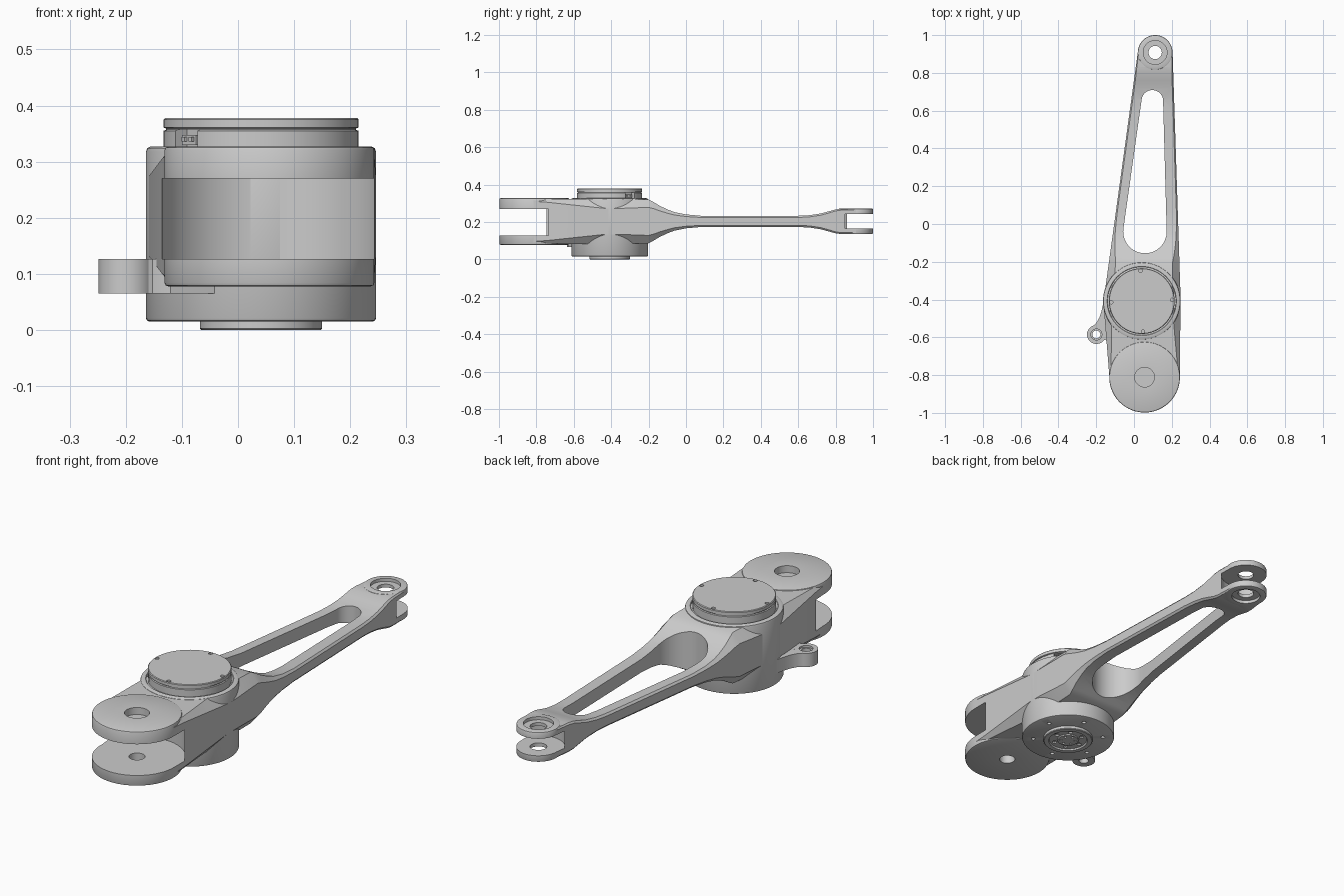
import bpy, bmesh, math
from mathutils import Matrix

if "Cube" in bpy.data.objects:
    bpy.data.objects.remove(bpy.data.objects["Cube"])

ZC = 0.203                      # mid height of the arm
HOUSING = (0.041, -0.408)
NEAR = (0.056, -0.811)
FAR = (0.112, 0.908)
LUG = (-0.199, -0.585)


def finish(name, bm):
    bmesh.ops.remove_doubles(bm, verts=bm.verts, dist=1e-5)
    bmesh.ops.recalc_face_normals(bm, faces=bm.faces)
    me = bpy.data.meshes.new(name)
    bm.to_mesh(me)
    bm.free()
    ob = bpy.data.objects.new(name, me)
    bpy.context.collection.objects.link(ob)
    return ob


def loft(name, rings):
    bm = bmesh.new()
    vs = [[bm.verts.new(p) for p in r] for r in rings]
    n = len(rings[0])
    for a, b in zip(vs, vs[1:]):
        for i in range(n):
            j = (i + 1) % n
            bm.faces.new((a[i], a[j], b[j], b[i]))
    bm.faces.new(vs[0])
    bm.faces.new(vs[-1])
    return finish(name, bm)


def prism(name, pts, z0, z1):
    return loft(name, [[(x, y, z) for x, y in pts] for z in (z0, z1)])


def lathe(name, profile, c, n=96):
    """Revolve (radius, z) points that start and end on the axis."""
    bm = bmesh.new()
    vs = [bm.verts.new((c[0] + r, c[1], z)) for r, z in profile]
    es = [bm.edges.new(p) for p in zip(vs, vs[1:])]
    bmesh.ops.spin(bm, geom=vs + es, cent=(c[0], c[1], 0), axis=(0, 0, 1),
                   angle=math.tau, steps=n, use_duplicate=False)
    return finish(name, bm)


def cyl(name, c, r, z0, z1, n=48):
    return prism(name, [(c[0] + r * math.cos(math.tau * i / n),
                         c[1] + r * math.sin(math.tau * i / n)) for i in range(n)], z0, z1)


def disc(name, c, r, z0, z1, f=0.006):
    return lathe(name, [(0, z0), (r - f, z0), (r - f * .3, z0 + f * .3), (r, z0 + f),
                        (r, z1 - f), (r - f * .3, z1 - f * .3), (r - f, z1), (0, z1)], c)


def block(name, size, r, ang, z):
    bm = bmesh.new()
    bmesh.ops.create_cube(bm, size=1)
    c = (HOUSING[0] + r * math.cos(ang), HOUSING[1] + r * math.sin(ang), z)
    bmesh.ops.transform(bm, verts=bm.verts, matrix=Matrix.Translation(c)
                        @ Matrix.Rotation(ang, 4, 'Z') @ Matrix.Diagonal((*size, 1)))
    return finish(name, bm)


def boolean(ob, other, op='DIFFERENCE'):
    m = ob.modifiers.new("bool", 'BOOLEAN')
    m.object, m.operation, m.solver = other, op, 'EXACT'
    bpy.context.view_layer.objects.active = ob
    bpy.ops.object.modifier_apply(modifier=m.name)
    bpy.data.objects.remove(other, do_unlink=True)


def polar(r, ang):
    return (HOUSING[0] + r * math.cos(ang), HOUSING[1] + r * math.sin(ang))


# Arm body: chamfered sections along y as (y, half height, chamfer)
stations = [(-0.811, .119, .012), (-0.74, .119, .017), (-0.43, .121, .052), (-0.36, .121, .052),
            (-0.2, .117, .042), (-0.17, .101, .034), (-0.14, .083, .027), (-0.10, .064, .02),
            (-0.06, .049, .015), (0, .037, .011), (.08, .030, .009), (.6, .030, .009),
            (.66, .033, .009), (.72, .042, .009), (.76, .053, .009), (.80, .064, .008),
            (.83, .067, .007), (.908, .067, .006)]
rings = []
for y, h, c in stations:
    if y > -0.4:
        xl, xr = -0.160 + 0.1375 * (y + 0.4), 0.247 - 0.0326 * (y + 0.4)
    else:
        xl, xr = -0.163 - 0.08 * (y + 0.4), 0.246 + 0.007 * (y + 0.4)
    k = c * 0.85
    rings.append([(x, y, ZC + z) for x, z in (
        (xl + k, -h), (xr - k, -h), (xr, c - h), (xr, h - c),
        (xr - k, h), (xl + k, h), (xl, h - c), (xl, c - h))])
arm = loft("arm_body", rings)

# Round fork ends
boolean(arm, disc("near_disc", NEAR, .187, .078, .327), 'UNION')
boolean(arm, disc("far_disc", FAR, .092, .135, .272), 'UNION')

# Long tapered window between the two struts
(ax, ay, ar), (bx, by, br) = (.097, .652, .057), (.058, -.04, .115)
d = math.hypot(bx - ax, by - ay)
base = math.atan2(ay - by, ax - bx)
t = math.acos((br - ar) / d)
pts = []
for cx, cy, r, a0, a1 in ((ax, ay, ar, base - t, base + t),
                          (bx, by, br, base + t, base - t + math.tau)):
    pts += [(cx + r * math.cos(a0 + (a1 - a0) * i / 28),
             cy + r * math.sin(a0 + (a1 - a0) * i / 28)) for i in range(29)]
boolean(arm, prism("window_cutter", pts, -.2, .6))

# Fork gaps, pin holes and counterbores
for c, r, z0, z1 in ((NEAR, .202, .127, .270), (FAR, .110, .165, .243),
                     (NEAR, .034, -.1, .5), (FAR, .035, -.1, .5),
                     (NEAR, .052, .295, .5), (FAR, .063, .258, .5), (FAR, .063, -.1, .149)):
    boolean(arm, cyl("fork_cutter", c, r, z0, z1, 80))

# Motor housing with rim and bottom screw holes
housing = lathe("motor_housing", [
    (0, .015), (.199, .015), (.203, .017), (.205, .021), (.205, .318), (.203, .324),
    (.197, .327), (.183, .327), (.181, .325), (.181, .312), (0, .312)], HOUSING)
for i in range(6):
    boolean(housing, cyl("hole", polar(.155, math.tau * i / 6 + .3), .009, 0, .03, 16))

# Top cap with seam, connector pockets and screw recesses
cap = lathe("motor_cap", [
    (0, .306), (.174, .306), (.174, .355), (.169, .357), (.169, .359), (.174, .361),
    (.174, .375), (.171, .378), (0, .378)], HOUSING)
for i in range(4):
    boolean(cap, cyl("hole", polar(.161, math.tau * i / 4 + .04), .009, .37, .4, 16))
for i, a in enumerate((math.radians(219), math.radians(39))):
    boolean(cap, block("pocket", (.05, .062, .03), .17, a, .342))
    plug = block(f"connector_{i}", (.026, .04, .018), .152, a, .339)
    for s in (-1, 1):
        block(f"connector_pin_{i}_{s}", (.012, .008, .008), .165, a + s * .06, .340)

# Output flange under the housing
flange = lathe("output_flange", [
    (0, .02), (.109, .02), (.109, .003), (.106, 0), (.086, 0), (.083, .007),
    (.048, .007), (.046, .002), (0, .002)], HOUSING)
for i in range(6):
    boolean(flange, cyl("hole", polar(.064, math.tau * i / 6), .010, -.01, .014, 16))
    boolean(flange, cyl("hole", polar(.032, math.tau * i / 6 + .5), .006, -.01, .01, 12))

# Small side lug with flared neck
lug = cyl("side_lug", LUG, .05, .065, .127)
boolean(lug, prism("neck", [
    (-.218, -.541), (-.199, -.523), (-.184, -.497), (-.173, -.465), (-.163, -.42),
    (-.03, -.42), (-.03, -.59), (-.12, -.63), (-.138, -.622), (-.152, -.612),
    (-.17, -.62)], .0651, .1269), 'UNION')
boolean(lug, cyl("hole", LUG, .021, 0, .2, 32))
boolean(lug, cyl("hole", LUG, .029, .118, .2, 32))

# Smooth shading with crisp edges
bpy.ops.object.select_all(action='DESELECT')
for ob in bpy.context.scene.objects:
    ob.select_set(True)
bpy.context.view_layer.objects.active = arm
bpy.ops.object.shade_smooth_by_angle(angle=math.radians(30))
